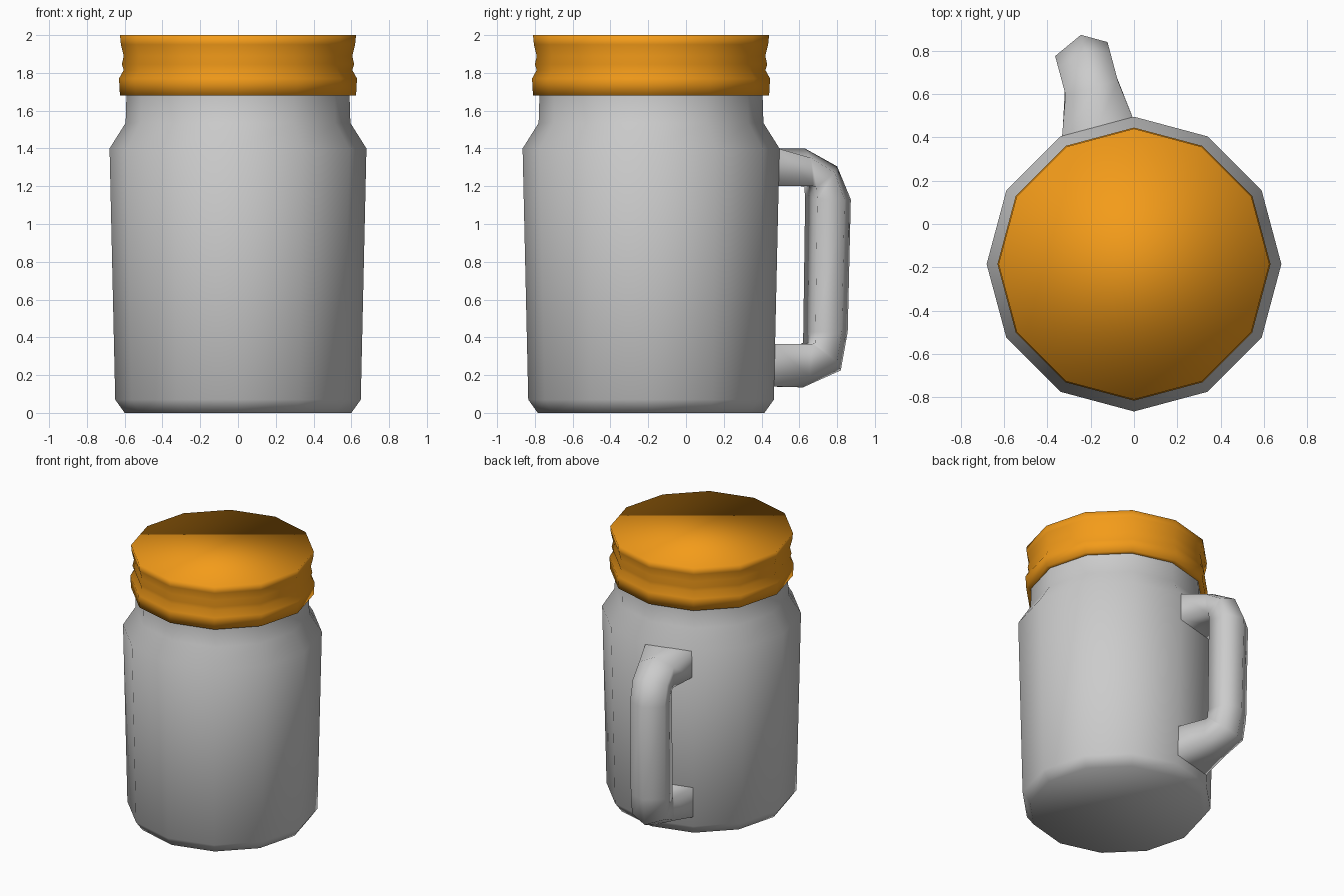
import bpy, bmesh
from math import cos, sin, radians, pi

if "Cube" in bpy.data.objects:
    bpy.data.objects.remove(bpy.data.objects["Cube"])

SIDES = 12
CY = -0.185                      # y of the jar axis


def finish(name, bm, color=None):
    me = bpy.data.meshes.new(name)
    bm.to_mesh(me)
    bm.free()
    for p in me.polygons:
        p.use_smooth = True
    ob = bpy.data.objects.new(name, me)
    bpy.context.collection.objects.link(ob)
    if color:
        mat = bpy.data.materials.new(name + "_colour")
        mat.diffuse_color = color
        mat.use_nodes = True
        mat.node_tree.nodes["Principled BSDF"].inputs["Base Color"].default_value = mat.diffuse_color
        me.materials.append(mat)
    return ob


def bridge(bm, rings):
    for a, b in zip(rings, rings[1:]):
        n = len(a)
        for i in range(n):
            j = (i + 1) % n
            bm.faces.new((a[i], a[j], b[j], b[i]))


def lathe(name, profile, cap_first, cap_last, color=None):
    bm = bmesh.new()
    rings = [[bm.verts.new((r * cos(2 * pi * k / SIDES), CY + r * sin(2 * pi * k / SIDES), z))
              for k in range(SIDES)] for r, z in profile]
    bridge(bm, rings)
    if cap_first:
        bm.faces.new(rings[0][::-1])
    if cap_last:
        bm.faces.new(rings[-1])
    return finish(name, bm, color)


# Jar body with narrowed neck
lathe("jar_body", [(0.60, 0), (0.65, 0.07), (0.68, 1.40), (0.595, 1.535), (0.59, 1.70)],
      True, False)

# Ribbed screw lid
lathe("lid", [(0.585, 1.68), (0.625, 1.68), (0.63, 1.77), (0.605, 1.815), (0.615, 1.845),
              (0.605, 1.89), (0.62, 1.95), (0.625, 2.0)],
      False, True, (0.9, 0.33, 0.01, 1))

# Handle: five-sided section swept out of one body facet.
# Each row: outer ridge (r, z), inner edge (r, z), side start, side end, ridge offset, bevel
L, R, M = -0.103, 0.147, 0.037
stations = [
    ((0.650, 1.40), (0.645, 1.20), -0.17, 0.17, 0.0, 0.0),
    ((0.833, 1.40), (0.850, 1.20), L, R, M, 0.25),
    ((1.010, 1.305), (0.868, 1.195), L, R, M, 0.30),
    ((1.085, 1.13), (0.872, 1.13), L, R, M, 0.30),
    ((1.068, 0.43), (0.862, 0.43), L, R, M, 0.30),
    ((1.030, 0.225), (0.860, 0.37), L, R, M, 0.30),
    ((0.823, 0.135), (0.845, 0.365), L, R, M, 0.25),
    ((0.624, 0.14), (0.628, 0.365), -0.17, 0.17, 0.0, 0.0),
]
A = radians(105)                 # facet direction


def place(r, t, z):
    return (r * cos(A) + t * sin(A), CY + r * sin(A) - t * cos(A), z)


bm = bmesh.new()
rings = []
for (ro, zo), (ri, zi), lo, hi, mid, f in stations:
    rs, zs = ro + (ri - ro) * f, zo + (zi - zo) * f
    section = [(ro, mid, zo), (rs, hi, zs), (ri, hi, zi), (ri, lo, zi), (rs, lo, zs)]
    rings.append([bm.verts.new(place(*p)) for p in section])
bridge(bm, rings)
caps = [bm.faces.new(rings[0]), bm.faces.new(rings[-1])]
bmesh.ops.recalc_face_normals(bm, faces=bm.faces)
bmesh.ops.delete(bm, geom=caps, context='FACES_ONLY')
finish("handle", bm)
